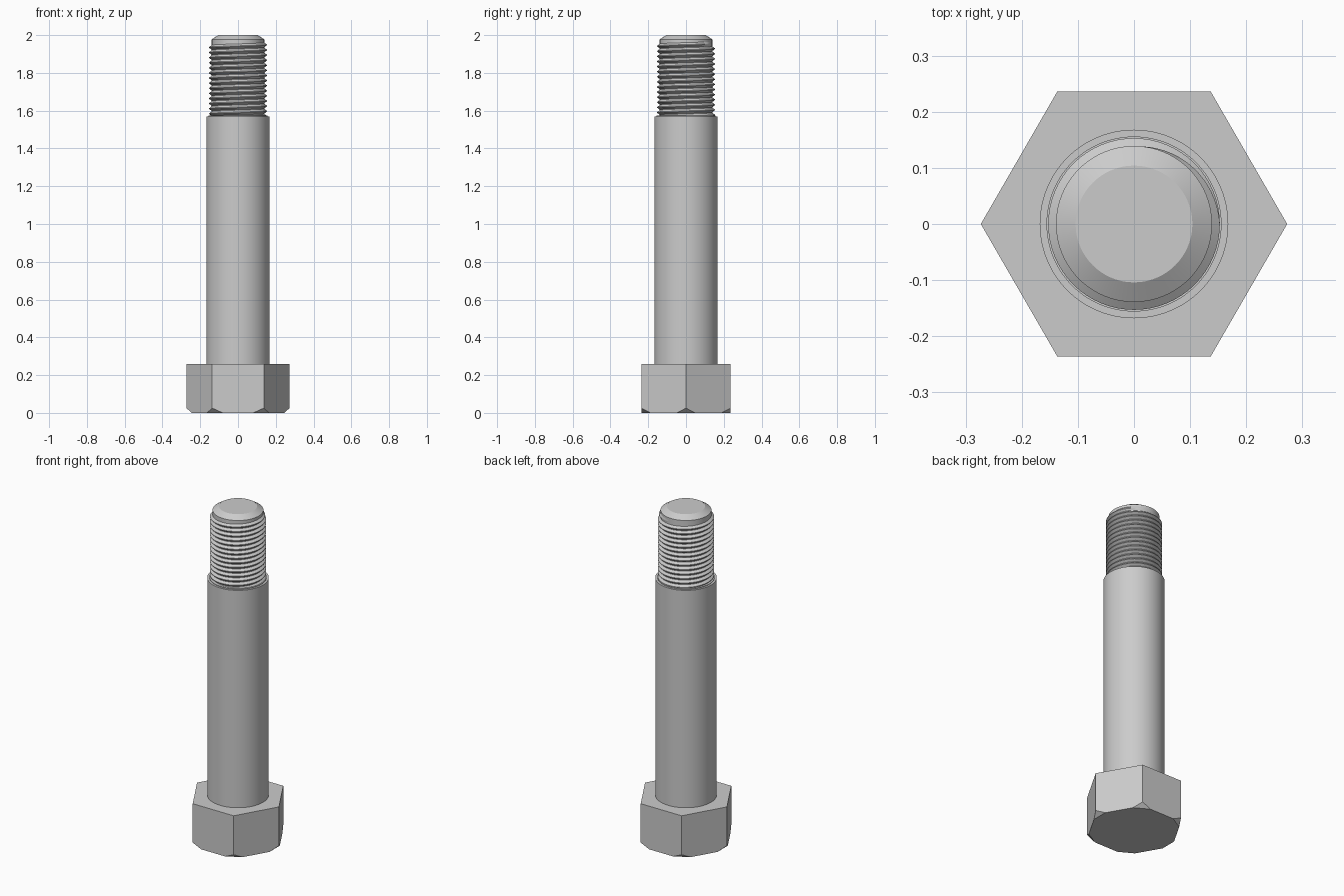
import bpy, bmesh
from math import cos, sin, tau, pi
from mathutils import Vector

cube = bpy.data.objects.get("Cube")
if cube:
    bpy.data.objects.remove(cube, do_unlink=True)

steel = bpy.data.materials.new("grey steel")
steel.use_nodes = True
COLOUR = (0.6, 0.6, 0.6, 1)
steel.diffuse_color = COLOUR
steel.node_tree.nodes["Principled BSDF"].inputs["Base Color"].default_value = COLOUR


def finish(bm, name, smooth=True):
    """Turn a bmesh into a named steel object."""
    bmesh.ops.recalc_face_normals(bm, faces=bm.faces)
    mesh = bpy.data.meshes.new(name)
    bm.to_mesh(mesh)
    bm.free()
    mesh.materials.append(steel)
    ob = bpy.data.objects.new(name, mesh)
    bpy.context.collection.objects.link(ob)
    if smooth:
        bpy.ops.object.select_all(action="DESELECT")
        ob.select_set(True)
        bpy.context.view_layer.objects.active = ob
        bpy.ops.object.shade_smooth_by_angle(angle=pi / 7)
    return ob


def lathe(name, profile, steps=96):
    """Spin a (radius, height) profile around z."""
    bm = bmesh.new()
    verts = [bm.verts.new((r, 0, z)) for r, z in profile]
    edges = [bm.edges.new(pair) for pair in zip(verts, verts[1:])]
    bmesh.ops.spin(bm, geom=verts + edges, cent=(0, 0, 0), axis=(0, 0, 1),
                   angle=tau, steps=steps)
    bmesh.ops.remove_doubles(bm, verts=bm.verts, dist=1e-5)
    return finish(bm, name)


# Hexagonal head, with its lower corners cut off at a slant
R, HEAD_TOP, CUT = 0.273, 0.26, 0.028
bm = bmesh.new()
base = bm.faces.new([bm.verts.new((R * cos(i * tau / 6), R * sin(i * tau / 6), 0))
                     for i in range(6)])
top = bmesh.ops.extrude_face_region(bm, geom=[base], use_keep_orig=True)
bmesh.ops.translate(bm, vec=(0, 0, HEAD_TOP),
                    verts=[v for v in top["geom"] if isinstance(v, bmesh.types.BMVert)])
bmesh.ops.recalc_face_normals(bm, faces=bm.faces)
for i in range(6):
    out = Vector((cos(i * tau / 6), sin(i * tau / 6), 0))
    cut = bmesh.ops.bisect_plane(bm, geom=bm.verts[:] + bm.edges[:] + bm.faces[:],
                                 plane_co=out * (R - CUT),
                                 plane_no=out - Vector((0, 0, 1.1)), clear_outer=True)
    rim = [e for e in cut["geom_cut"] if isinstance(e, bmesh.types.BMEdge)]
    bmesh.ops.holes_fill(bm, edges=rim, sides=0)
finish(bm, "hex_head", smooth=False)

# Plain shank, with a shallow step at its top
SHOULDER, CORE, CREST = 1.57, 0.139, 0.153
lathe("shank", [(0, HEAD_TOP - 0.02), (0.168, HEAD_TOP - 0.02), (0.168, SHOULDER),
                (0.156, SHOULDER), (0.156, SHOULDER + 0.004), (0, SHOULDER + 0.004)])

# Core of the threaded end, with a bevelled tip
lathe("threaded_core", [(0, SHOULDER - 0.02), (CORE, SHOULDER - 0.02), (CORE, 1.978),
                        (0.104, 2.0), (0, 2.0)])

# Right-handed thread that fades into the core over its last quarter turn
PITCH, SEG, TURNS = 0.027, 64, 14.75
END_Z = 1.955
bm = bmesh.new()
count = int(TURNS * SEG)
rows = []
for i in range(count + 1):
    left = (count - i) / SEG                      # turns left to the end
    angle = pi / 2 - left * tau
    fade = min(1, left / 0.25)
    crest = CORE - 0.001 + (CREST - CORE + 0.001) * fade
    section = [(CORE - 0.001, -0.48), (crest, -0.07), (crest, 0.07), (CORE - 0.001, 0.48)]
    rows.append([bm.verts.new((r * cos(angle), r * sin(angle),
                               END_Z + (h - left) * PITCH)) for r, h in section])
for a, b in zip(rows, rows[1:]):
    for k in range(4):
        n = (k + 1) % 4
        bm.faces.new((a[k], b[k], b[n], a[n]))
bm.faces.new(rows[0])
finish(bm, "thread")
